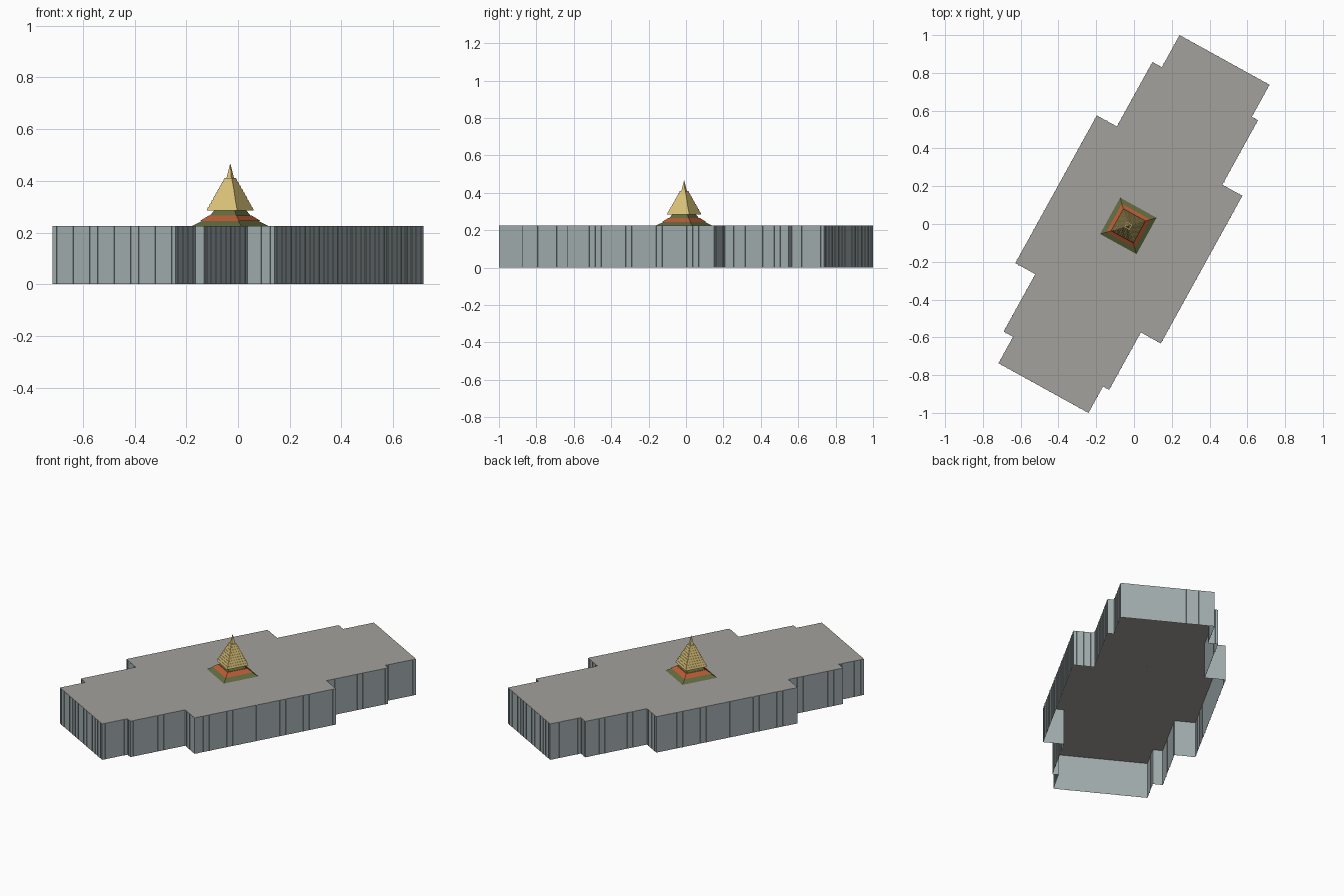
import bpy, bmesh, math
from mathutils import Vector, Matrix

if "Cube" in bpy.data.objects:
    bpy.data.objects.remove(bpy.data.objects["Cube"])

TURN = Matrix.Rotation(math.radians(-28.9), 4, 'Z')   # plan is rotated on the site
H = 0.225                                             # roof height


def material(name, rgb):
    m = bpy.data.materials.new(name)
    m.diffuse_color = (*rgb, 1)
    m.use_nodes = True
    m.node_tree.nodes["Principled BSDF"].inputs["Base Color"].default_value = m.diffuse_color
    return m


def finish(bm, name, mat, offset=(0, 0, 0)):
    me = bpy.data.meshes.new(name)
    bm.to_mesh(me)
    bm.free()
    me.materials.append(mat)
    ob = bpy.data.objects.new(name, me)
    ob.matrix_world = Matrix.Translation(offset) @ TURN
    bpy.context.collection.objects.link(ob)
    return ob


def stepped_pyramid(name, levels, mat):
    """Square rings (half width, z) skinned from bottom to top and capped."""
    bm = bmesh.new()
    prev = None
    for h, z in levels:
        ring = [bm.verts.new((sx * h, sy * h, z))
                for sx, sy in ((-1, -1), (1, -1), (1, 1), (-1, 1))]
        if prev:
            for i in range(4):
                j = (i + 1) % 4
                bm.faces.new((prev[i], prev[j], ring[j], ring[i]))
        else:
            bm.faces.new(ring[::-1])
        prev = ring
    bm.faces.new(prev)
    return finish(bm, name, mat, (-0.03, -0.01, 0))


wall_mat = material("wall_blue_grey", (0.36, 0.42, 0.43))
roof_mat = material("roof_grey", (0.36, 0.355, 0.335))
green = material("olive", (0.12, 0.15, 0.05))
orange = material("rust_orange", (0.50, 0.11, 0.035))
gold = material("gold", (0.74, 0.57, 0.20))

# Plan: one side of the stepped footprint as (half width, y), mirrored across
half = [(0.272, -0.992), (0.272, -0.832), (0.319, -0.832), (0.319, -0.485),
        (0.44, -0.485), (0.44, 0.408), (0.319, 0.408), (0.319, 0.798),
        (0.272, 0.798), (0.272, 0.992)]


def shift(x):
    return 0 if abs(x) < 0.3 else -0.01


plan = [(x + shift(x), y) for x, y in half]
plan += [(-x + shift(x), y) for x, y in reversed(half)]
edges = list(zip(plan, plan[1:] + plan[:1]))

# Outer walls, open underneath
bm = bmesh.new()
for (x0, y0), (x1, y1) in edges:
    bm.faces.new([bm.verts.new(c) for c in
                  ((x0, y0, 0), (x1, y1, 0), (x1, y1, H), (x0, y0, H))])
bmesh.ops.remove_doubles(bm, verts=bm.verts, dist=1e-5)
finish(bm, "outer_walls", wall_mat)

# Flat roof
bm = bmesh.new()
bm.faces.new([bm.verts.new((x, y, H)) for x, y in plan])
finish(bm, "flat_roof", roof_mat)

# Thin vertical ribs along every wall
bm = bmesh.new()
for a, b in edges:
    a, b = Vector((*a, 0)), Vector((*b, 0))
    along = (b - a).normalized()
    out = Vector((along.y, -along.x, 0))
    n = max(1, round((b - a).length / 0.037))
    for i in range(n):
        c = a.lerp(b, (i + 0.5) / n) + out * 0.001
        rot = Matrix((along, out, (0, 0, 1))).transposed().to_4x4()
        bmesh.ops.create_cube(
            bm, size=1, matrix=Matrix.Translation(c + Vector((0, 0, H / 2)))
            @ rot @ Matrix.Diagonal((0.003, 0.003, H - 0.001, 1)))
bmesh.ops.recalc_face_normals(bm, faces=bm.faces)
finish(bm, "wall_ribs", wall_mat)

# Sloped plinth tiers under the roof pyramid
stepped_pyramid("plinth_lower", [(0.11, H), (0.08, 0.245)], green)
stepped_pyramid("plinth_middle", [(0.086, 0.245), (0.062, 0.265)], orange)
stepped_pyramid("plinth_upper", [(0.058, 0.265), (0.046, 0.285)], green)

# Louvred pyramid: sloping bands with small ledges
levels, bands = [], 9
for i in range(bands):
    h0, h1 = (0.067 - 0.052 * k / bands for k in (i, i + 1))
    z0, z1 = (0.285 + 0.125 * k / bands for k in (i, i + 1))
    levels += [(h0, z0), (h1 + 0.002, z1)]
stepped_pyramid("louvred_pyramid", levels, gold)

# Slender spire
stepped_pyramid("spire", [(0.011, 0.41), (0.0006, 0.465)], gold)
